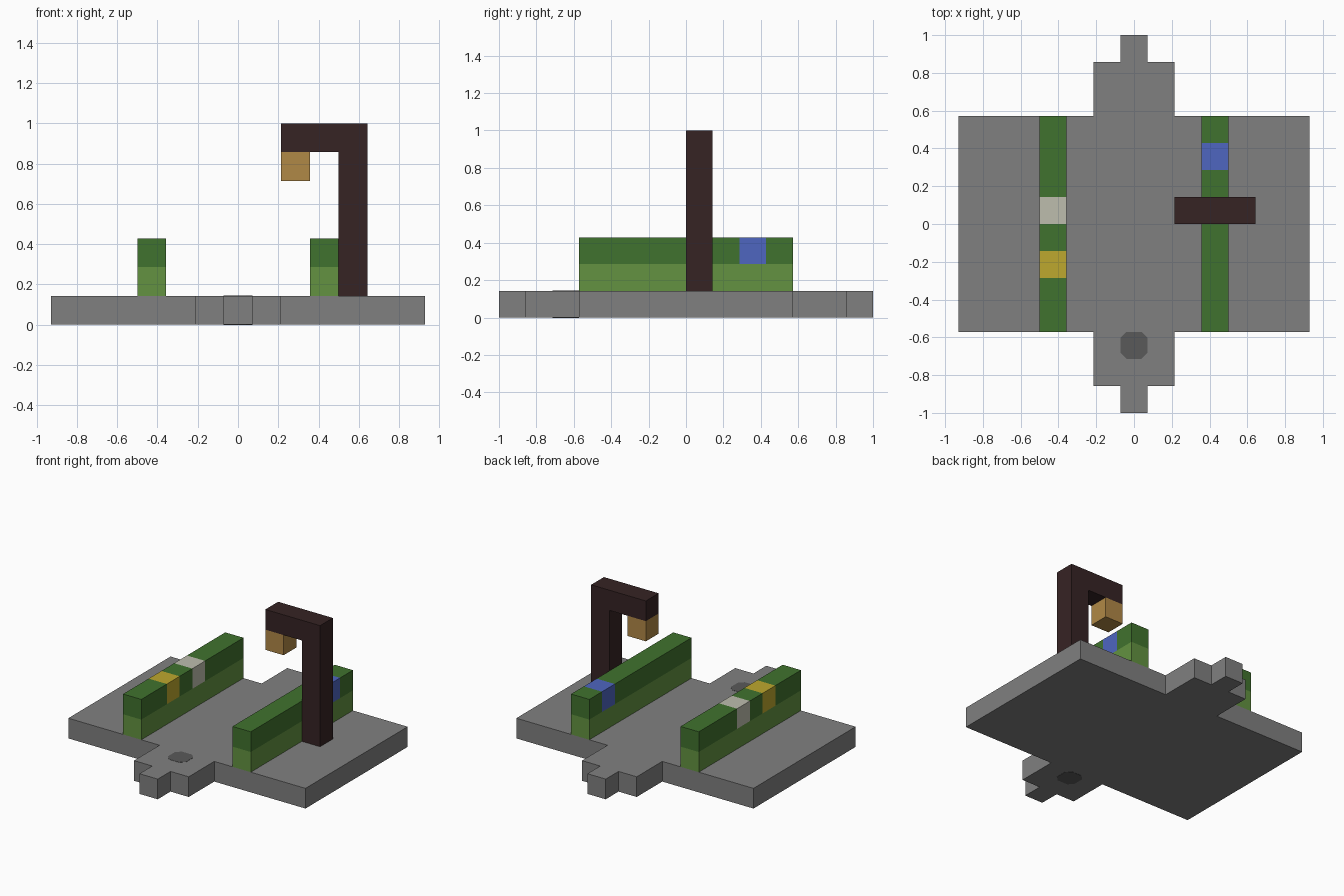
import bpy, bmesh
from mathutils import Vector

if "Cube" in bpy.data.objects:
    bpy.data.objects.remove(bpy.data.objects["Cube"])

U = 1 / 7  # one building block


def material(name, rgb):
    linear = [(c / 255 / 12.92 if c < 11 else ((c / 255 + 0.055) / 1.055) ** 2.4) for c in rgb]
    mat = bpy.data.materials.new(name)
    mat.use_nodes = True
    mat.diffuse_color = (*linear, 1)
    mat.node_tree.nodes["Principled BSDF"].inputs["Base Color"].default_value = (*linear, 1)
    return mat


stone = material("stone_grey", (128, 128, 128))
drain = material("drain_grey", (90, 90, 90))
leaf_light = material("light_leaf_green", (99, 146, 65))
leaf_dark = material("dark_leaf_green", (64, 114, 46))
white = material("petal_white", (190, 190, 174))
yellow = material("petal_yellow", (189, 168, 46))
blue = material("petal_blue", (78, 102, 192))
wood = material("dark_wood", (54, 35, 36))
glow = material("lantern_amber", (176, 136, 70))


def finish(name, bm, mats):
    bmesh.ops.recalc_face_normals(bm, faces=bm.faces[:])
    mesh = bpy.data.meshes.new(name)
    bm.to_mesh(mesh)
    bm.free()
    for mat in mats:
        mesh.materials.append(mat)
    obj = bpy.data.objects.new(name, mesh)
    bpy.context.collection.objects.link(obj)
    return obj


def prism(name, points, depth, mat):
    """Extrude a closed outline, given in blocks, along a depth vector."""
    bm = bmesh.new()
    face = bm.faces.new([bm.verts.new(Vector(p) * U) for p in points])
    out = bmesh.ops.extrude_face_region(bm, geom=[face])
    moved = [v for v in out["geom"] if isinstance(v, bmesh.types.BMVert)]
    bmesh.ops.translate(bm, verts=moved, vec=Vector(depth) * U)
    return finish(name, bm, [mat])


def box(bm, low, high):
    low, high = Vector(low) * U, Vector(high) * U
    verts = bmesh.ops.create_cube(bm, size=1)["verts"]
    for v in verts:
        v.co = (low + high) / 2 + v.co * (high - low)


# Stepped paving slab, from one quarter of its outline
quarter = [(6.5, 4), (1.5, 4), (1.5, 6), (0.5, 6), (0.5, 7)]
half = quarter + [(-x, y) for x, y in reversed(quarter)]
outline = half + [(-x, -y) for x, y in half]
prism("paving_slab", [(x, y, 0) for x, y in outline], (0, 0, 1), stone)

# Drain cover with clipped corners, seen on both sides of the slab
a, b = 0.5, 0.28
corners = [(a, b), (b, a), (-b, a), (-a, b), (-a, -b), (-b, -a), (b, -a), (a, -b)]
for name, z in (("drain_cover_top", 1), ("drain_cover_bottom", -0.01)):
    prism(name, [(x, y - 4.5, z) for x, y in corners], (0, 0, 0.01), drain)


# Two-tone hedges with flower blocks cut into the upper course
def hedge(name, x, flowers):
    bm = bmesh.new()
    box(bm, (x - 0.5, -4, 1), (x + 0.5, 4, 3))
    cuts = [((0, 0, 2), (0, 0, 1))]
    for y in flowers:
        cuts += [((0, y, 0), (0, 1, 0)), ((0, y + 1, 0), (0, 1, 0))]
    for point, normal in cuts:
        bmesh.ops.bisect_plane(bm, geom=bm.verts[:] + bm.edges[:] + bm.faces[:],
                               plane_co=Vector(point) * U, plane_no=normal)
    starts = list(flowers)
    for face in bm.faces:
        c = face.calc_center_median() / U
        if c.z > 2:
            face.material_index = 1
            for i, y in enumerate(starts):
                if y < c.y < y + 1:
                    face.material_index = 2 + i
    finish(name, bm, [leaf_light, leaf_dark] + list(flowers.values()))


hedge("right_hedge", -3, {0: white, -2: yellow})
hedge("left_hedge", 3, {2: blue})

# Lamp post with overhanging arm
post = [(3.5, 1), (4.5, 1), (4.5, 7), (1.5, 7), (1.5, 6), (3.5, 6)]
prism("lamp_post", [(x, 0, z) for x, z in post], (0, 1, 0), wood)

# Hanging lantern
bm = bmesh.new()
box(bm, (1.5, 0, 5), (2.5, 1, 6))
finish("lantern", bm, [glow])
